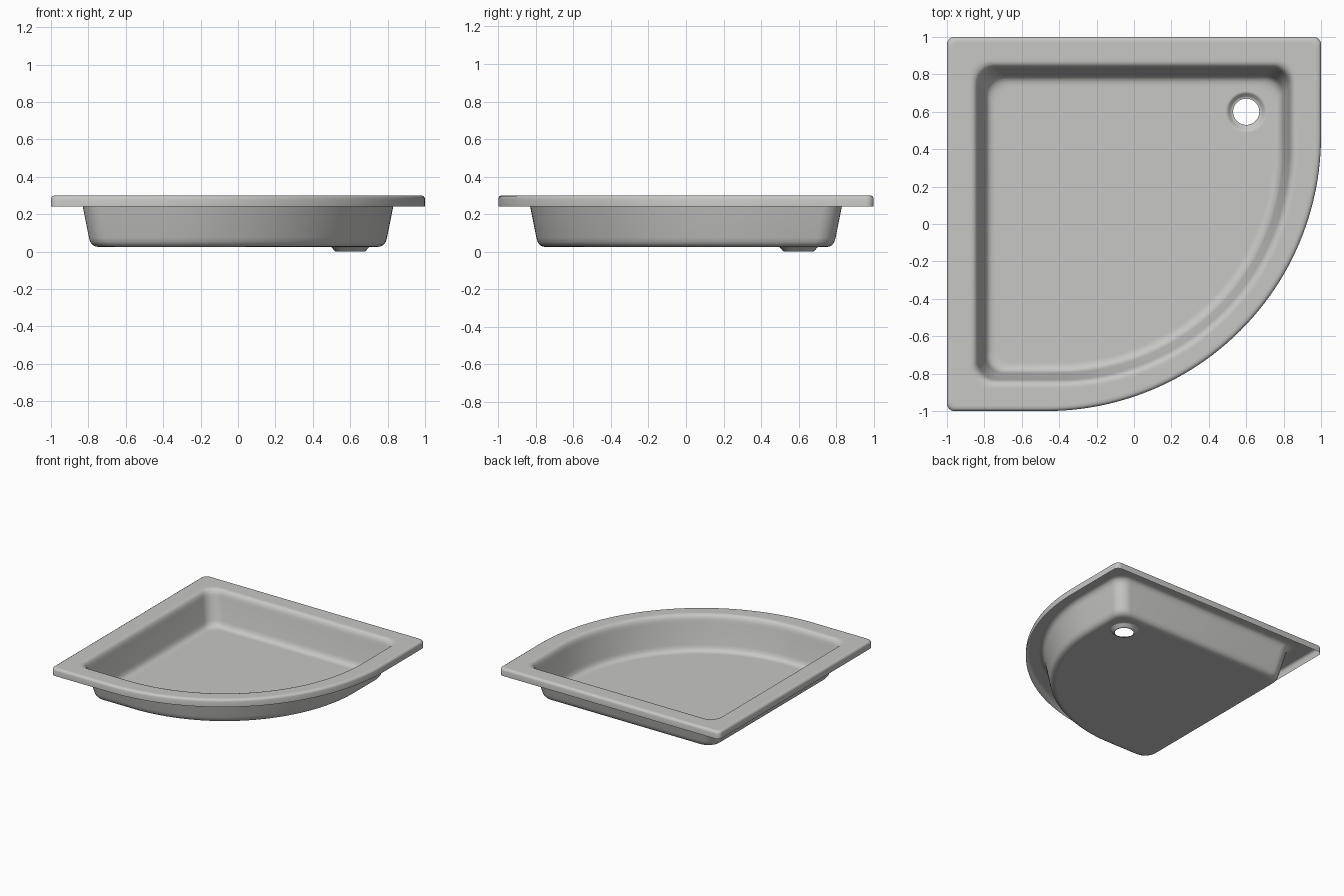
import bpy, bmesh
from math import sin, cos, radians, tau

cube = bpy.data.objects.get("Cube")
if cube:
    bpy.data.objects.remove(cube, do_unlink=True)

mat = bpy.data.materials.new("warm_grey_enamel")
mat.use_nodes = True
colour = (0.57, 0.57, 0.56, 1)
mat.diffuse_color = colour
mat.node_tree.nodes["Principled BSDF"].inputs["Base Color"].default_value = colour


def arc(cx, cy, r, start, end, steps):
    angles = [radians(start + (end - start) * i / steps) for i in range(steps + 1)]
    return [(cx + r * cos(a), cy + r * sin(a)) for a in angles]


def outline(h, r, c):
    """Quadrant outline: half size h, corner radius r, bow centred on (-c, c)."""
    k = h - r
    return (arc(-k, -k, r, 270, 180, 8) + arc(-k, k, r, 180, 90, 8)
            + arc(k, k, r, 90, 0, 8) + arc(-c, c, h + c, 0, -90, 48))


bm = bmesh.new()


def add_loop(points, z):
    return [bm.verts.new((x, y, z)) for x, y in points]


def skin(loops):
    for a, b in zip(loops, loops[1:]):
        for i in range(len(a)):
            j = (i + 1) % len(a)
            bm.faces.new((a[i], a[j], b[j], b[i]))


def ring_edges(loop):
    return [bm.edges.get((loop[i - 1], loop[i])) for i in range(len(loop))]


# Flange, rim and basin wall: half size, height, corner radius, bow centre
profile = [
    (1.0, 0.24, 0.04, 0.47), (1.0, 0.282, 0.04, 0.47), (0.996, 0.293, 0.04, 0.47),
    (0.985, 0.30, 0.04, 0.47), (0.97, 0.30, 0.04, 0.47), (0.885, 0.30, 0.1, 0.41),
    (0.87, 0.30, 0.1, 0.4), (0.856, 0.297, 0.1, 0.4), (0.843, 0.285, 0.1, 0.4),
    (0.835, 0.263, 0.1, 0.4), (0.83, 0.24, 0.1, 0.4), (0.797, 0.075, 0.1, 0.4),
    (0.79, 0.051, 0.1, 0.4), (0.778, 0.035, 0.1, 0.4), (0.762, 0.027, 0.1, 0.4),
    (0.745, 0.025, 0.1, 0.4), (0.735, 0.025, 0.1, 0.4),
]
basin = [add_loop(outline(h, r, c), z) for h, z, r, c in profile]
skin(basin)

# Drain recess with an open hole
drain_profile = [(0.112, 0.025), (0.104, 0.025), (0.098, 0.021),
                 (0.084, 0.004), (0.078, 0.0), (0.07, 0.0)]
drain = [add_loop([(0.6 + r * cos(-tau * i / 40), 0.6 + r * sin(-tau * i / 40))
                   for i in range(40)], z) for r, z in drain_profile]
skin(drain)

# Flat floor between the wall and the drain
bmesh.ops.triangle_fill(bm, use_beauty=True,
                        edges=ring_edges(basin[-1]) + ring_edges(drain[0]),
                        normal=(0, 0, 1))
bmesh.ops.recalc_face_normals(bm, faces=bm.faces[:])
largest = max(bm.faces, key=lambda f: f.calc_area() * abs(f.normal.z))
if largest.normal.z < 0:
    bmesh.ops.reverse_faces(bm, faces=bm.faces[:])

mesh = bpy.data.meshes.new("shower_tray")
bm.to_mesh(mesh)
bm.free()
mesh.materials.append(mat)
tray = bpy.data.objects.new("shower_tray", mesh)
bpy.context.collection.objects.link(tray)
bpy.ops.object.select_all(action="DESELECT")
tray.select_set(True)
bpy.context.view_layer.objects.active = tray
bpy.ops.object.shade_smooth_by_angle(angle=radians(50))
